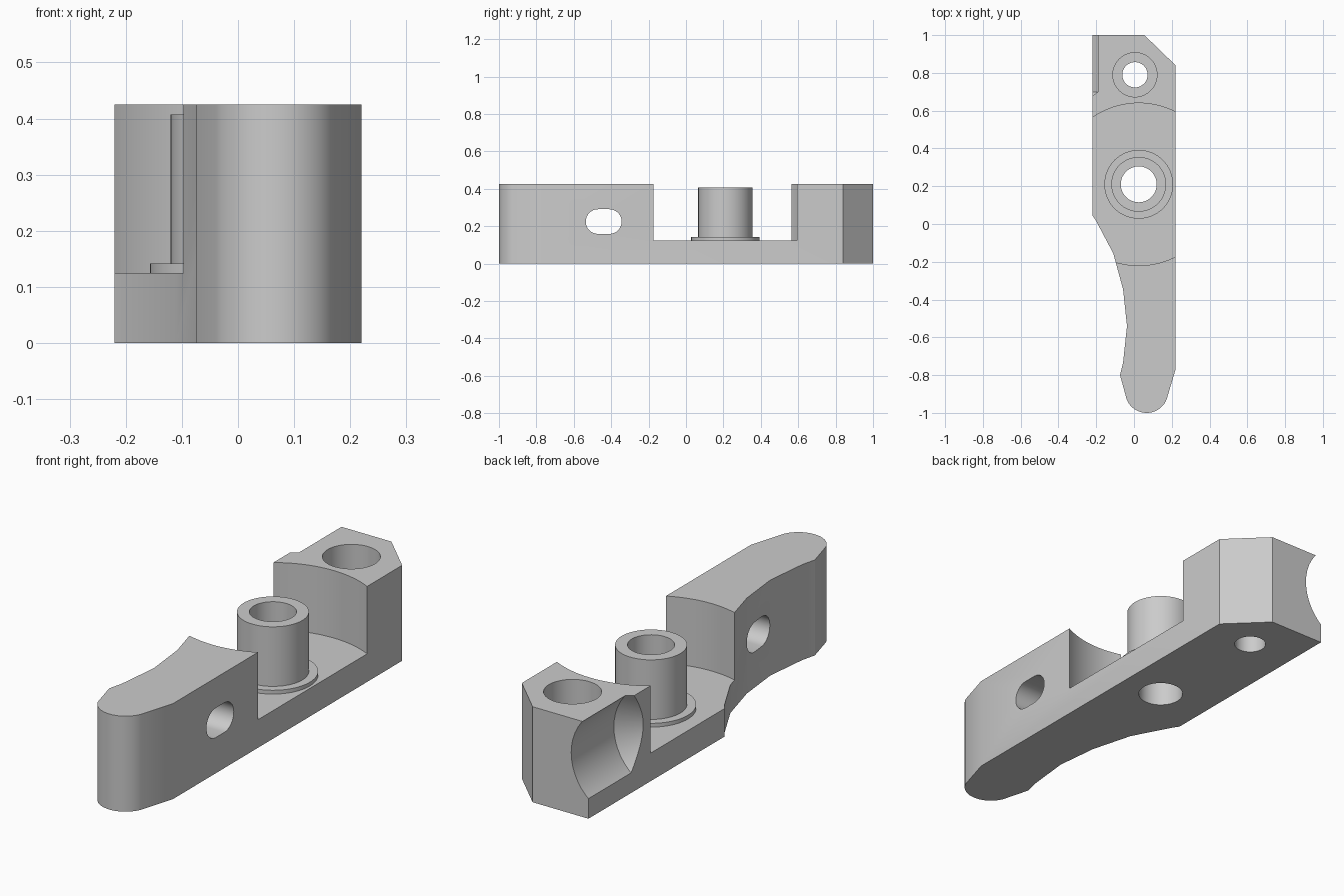
import bpy
import bmesh
import math
from mathutils import Matrix

HEIGHT, FLOOR = 0.425, 0.125
POST = (0.025, 0.21)
BOLT = (0.005, 0.79)

if "Cube" in bpy.data.objects:
    bpy.data.objects.remove(bpy.data.objects["Cube"], do_unlink=True)

grey = bpy.data.materials.new("plain grey")
grey.use_nodes = True
colour = (0.6, 0.6, 0.6, 1)
grey.diffuse_color = colour
grey.node_tree.nodes["Principled BSDF"].inputs["Base Color"].default_value = colour


def finish(name, bm):
    bmesh.ops.recalc_face_normals(bm, faces=bm.faces)
    mesh = bpy.data.meshes.new(name)
    bm.to_mesh(mesh)
    bm.free()
    mesh.materials.append(grey)
    obj = bpy.data.objects.new(name, mesh)
    bpy.context.collection.objects.link(obj)
    return obj


def prism(name, outline, low, high, matrix=Matrix()):
    """Extrude a flat outline from low to high, then place it."""
    bm = bmesh.new()
    face = bm.faces.new([bm.verts.new((x, y, low)) for x, y in outline])
    top = bmesh.ops.extrude_face_region(bm, geom=[face])["geom"]
    moved = [v for v in top if isinstance(v, bmesh.types.BMVert)]
    bmesh.ops.translate(bm, verts=moved, vec=(0, 0, high - low))
    bm.transform(matrix)
    return finish(name, bm)


def arc(cx, cy, r, start, end, steps):
    angles = [math.radians(start + (end - start) * i / steps) for i in range(steps + 1)]
    return [(cx + r * math.cos(a), cy + r * math.sin(a)) for a in angles]


def circle(centre, r, steps=64):
    return arc(*centre, r, 0, 360, steps)[:-1]


def lathe(name, profile, matrix, steps=64):
    """Revolve a closed (radius, z) profile about z."""
    bm = bmesh.new()
    verts = [bm.verts.new((r, 0, z)) for r, z in profile]
    edges = [bm.edges.new((verts[i - 1], verts[i])) for i in range(len(verts))]
    bmesh.ops.spin(bm, geom=verts + edges, cent=(0, 0, 0), axis=(0, 0, 1),
                   angle=math.tau, steps=steps, use_duplicate=False)
    bmesh.ops.remove_doubles(bm, verts=bm.verts, dist=1e-5)
    bm.transform(matrix)
    return finish(name, bm)


def activate(obj):
    bpy.ops.object.select_all(action='DESELECT')
    obj.select_set(True)
    bpy.context.view_layer.objects.active = obj


def cut(obj, cutter):
    cutter.hide_render = True
    mod = obj.modifiers.new("cut", 'BOOLEAN')
    mod.operation, mod.solver, mod.object = 'DIFFERENCE', 'EXACT', cutter
    activate(obj)
    bpy.ops.object.modifier_apply(modifier=mod.name)
    bpy.data.objects.remove(cutter, do_unlink=True)


# Lever body: straight back block, scooped side, rounded front tip
outline = [(-0.22, 1), (-0.22, 0.045), (-0.2, 0.015), (-0.11, -0.155),
           (-0.058, -0.345), (-0.037, -0.54), (-0.058, -0.735), (-0.074, -0.80)]
outline += arc(0.067, -0.886, 0.114, 202, 338, 20)
outline += [(0.22, -0.77), (0.22, 0.84), (0.055, 1)]
body = prism("lever_body", outline, 0, HEIGHT)

# Round clearance around the post
cut(body, prism("clearance_cutter", circle(POST, 0.43, 128), FLOOR, 1))

# Bolt hole with counterbore, and post bore
cut(body, prism("bolt_cutter", circle(BOLT, 0.067), -1, 1))
cut(body, prism("counterbore_cutter", circle(BOLT, 0.117), 0.12, 1))
cut(body, prism("bore_cutter", circle(POST, 0.095), -1, 1))

# Slot through the front arm, extruded along x
slot = arc(-0.41, 0.225, 0.066, -90, 90, 16) + arc(-0.47, 0.225, 0.066, 90, 270, 16)
along_x = Matrix(((0, 0, 1, 0), (1, 0, 0, 0), (0, 1, 0, 0), (0, 0, 0, 1)))
cut(body, prism("slot_cutter", slot, -1, 1, along_x))

# Side recess: cylinder along y with a conical end
along_y = Matrix.Translation((-0.375, 0, 0.272)) @ Matrix.Rotation(math.radians(-90), 4, 'X')
cut(body, lathe("recess_cutter", [(0, 0.46), (0.24, 0.70), (0.24, 1.2), (0, 1.2)], along_y, 48))

# Hollow post with a thin flange
post = lathe("hollow_post", [(0.095, FLOOR), (0.182, FLOOR), (0.182, 0.142),
                             (0.145, 0.142), (0.145, 0.407), (0.095, 0.407)],
             Matrix.Translation((*POST, 0)))

for obj in (body, post):
    activate(obj)
    bpy.ops.object.shade_smooth_by_angle(angle=math.radians(25))
